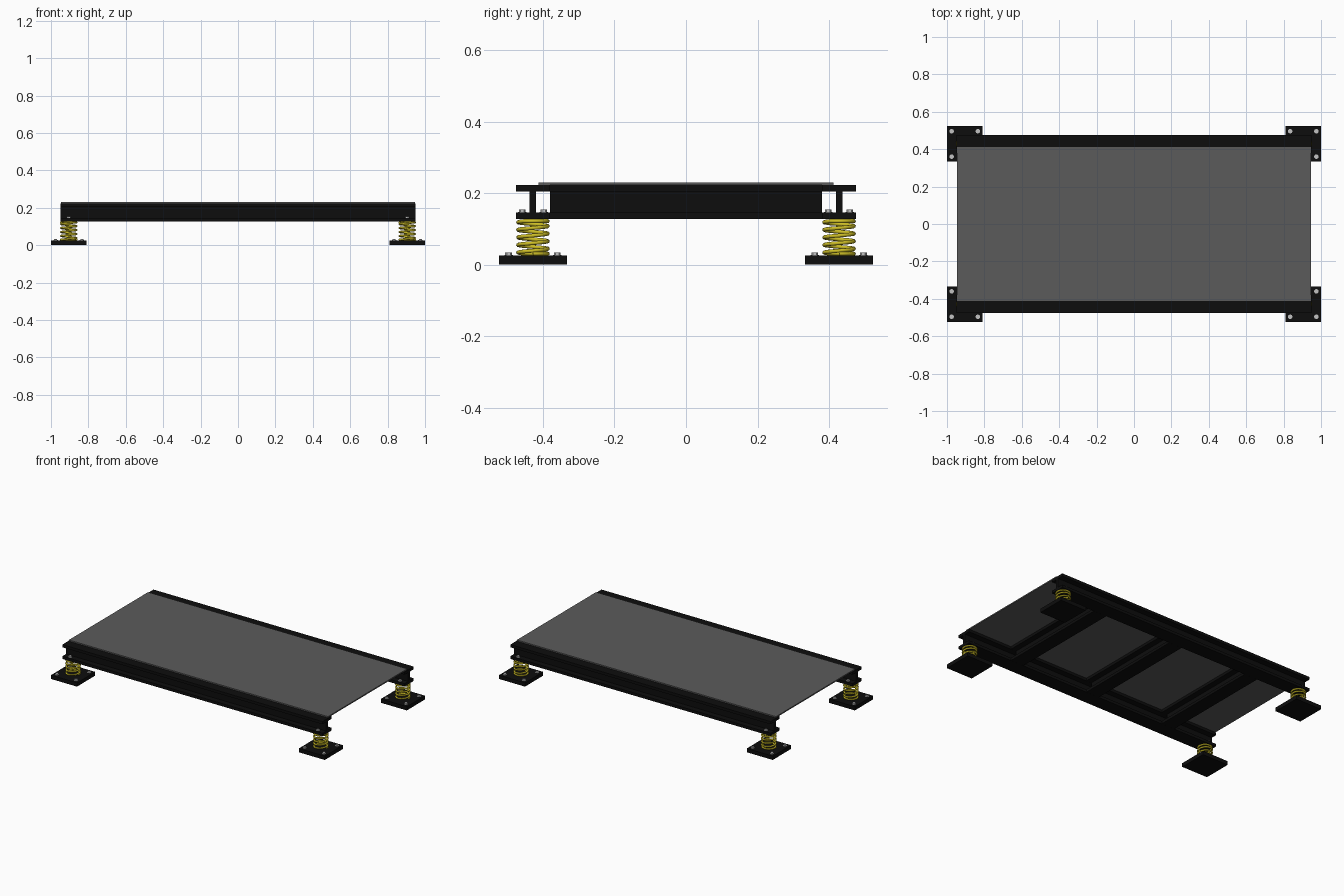
import bpy, bmesh, math
from mathutils import Matrix

if "Cube" in bpy.data.objects:
    bpy.data.objects.remove(bpy.data.objects["Cube"])


def material(name, rgb):
    m = bpy.data.materials.new(name)
    m.diffuse_color = (*rgb, 1)
    m.use_nodes = True
    m.node_tree.nodes["Principled BSDF"].inputs["Base Color"].default_value = m.diffuse_color
    return m


BLACK = material("black steel", (0.004, 0.004, 0.004))
GREY = material("grey deck", (0.105, 0.105, 0.105))
YELLOW = material("yellow spring", (0.62, 0.52, 0.02))
SILVER = material("silver bolt", (0.55, 0.55, 0.55))


def add_object(name, mesh, loc=(0, 0, 0), rot=0):
    ob = bpy.data.objects.new(name, mesh)
    ob.location = loc
    ob.rotation_euler[2] = rot
    bpy.context.collection.objects.link(ob)
    return ob


def finish(bm, name, mat):
    bmesh.ops.recalc_face_normals(bm, faces=bm.faces)
    me = bpy.data.meshes.new(name)
    bm.to_mesh(me)
    bm.free()
    me.materials.append(mat)
    return me


def box_mesh(name, size, mat):
    bm = bmesh.new()
    bmesh.ops.create_cube(bm, size=1, matrix=Matrix.Diagonal((*size, 1)))
    return finish(bm, name, mat)


def i_beam_mesh(name, length, z0, z1, half_w, flange, half_web):
    # I-shaped profile extruded along x
    right = [(half_w, z0), (half_w, z0 + flange), (half_web, z0 + flange),
             (half_web, z1 - flange), (half_w, z1 - flange), (half_w, z1)]
    profile = right + [(-y, z) for y, z in reversed(right)]
    bm = bmesh.new()
    face = bm.faces.new([bm.verts.new((-length / 2, y, z)) for y, z in profile])
    ext = bmesh.ops.extrude_face_region(bm, geom=[face])["geom"]
    bmesh.ops.translate(bm, vec=(length, 0, 0),
                        verts=[v for v in ext if isinstance(v, bmesh.types.BMVert)])
    return finish(bm, name, BLACK)


def bolt_mesh():
    # hexagonal head on a thin washer
    bm = bmesh.new()
    for r, z0, z1, n in ((0.012, -0.001, 0.002, 20), (0.0095, 0.002, 0.009, 6)):
        bmesh.ops.create_cone(bm, cap_ends=True, segments=n, radius1=r, radius2=r,
                              depth=z1 - z0,
                              matrix=Matrix.Translation((0, 0, (z0 + z1) / 2)))
    return finish(bm, "bolt", SILVER)


def spring_mesh(z0, z1, radius, wire, turns, dead=0.6, steps=28):
    # coil with nearly flat end turns
    cu = bpy.data.curves.new("spring_path", 'CURVE')
    cu.dimensions = '3D'
    cu.bevel_depth = wire
    cu.bevel_resolution = 2
    cu.use_fill_caps = True
    sp = cu.splines.new('POLY')
    n = int(turns * steps)
    sp.points.add(n)
    for i in range(n + 1):
        t = i / steps
        f = min(max((t - dead) / (turns - 2 * dead), 0), 1)
        a = 2 * math.pi * t
        sp.points[i].co = (radius * math.cos(a), radius * math.sin(a),
                           z0 + wire + f * (z1 - z0 - 2 * wire), 1)
    tmp = add_object("spring_path", cu)
    dg = bpy.context.evaluated_depsgraph_get()
    me = bpy.data.meshes.new_from_object(tmp.evaluated_get(dg))
    bpy.data.objects.remove(tmp)
    me.materials.clear()
    me.materials.append(YELLOW)
    me.polygons.foreach_set("use_smooth", [True] * len(me.polygons))
    return me


FX, FY = 0.905, 0.428          # centre of each foot
Z0, Z1 = 0.127, 0.222          # beam bottom and top

# Long side beams and cross beams
side = i_beam_mesh("side_beam", 1.9, Z0, Z1, 0.0475, 0.018, 0.009)
cross = i_beam_mesh("cross_beam", 0.76, Z0, Z1, 0.0475, 0.018, 0.009)
for s in (-1, 1):
    add_object("side_beam", side, (0, s * FY, 0))
for x in (-0.58, 0, 0.58):
    add_object("cross_beam", cross, (x, 0, 0), math.pi / 2)

# Deck plate
add_object("deck", box_mesh("deck", (1.892, 0.826, 0.008), GREY), (0, 0, Z1 + 0.004))

# Feet: base plate, spring, anchor bolts, beam bolts
plate = box_mesh("foot_plate", (0.19, 0.19, 0.025), BLACK)
spring = spring_mesh(0.025, Z0, 0.0415, 0.0055, 5.5)
bolt = bolt_mesh()
for sx in (-1, 1):
    for sy in (-1, 1):
        x, y = sx * FX, sy * FY
        add_object("foot_plate", plate, (x, y, 0.0125))
        add_object("spring", spring, (x, y, 0))
        for dx in (-0.07, 0.07):
            for dy in (-0.068, 0.068):
                add_object("anchor_bolt", bolt, (x + dx, y + dy, 0.025))
        for dy in (-0.03, 0.03):
            add_object("beam_bolt", bolt, (x, y + dy, Z0 + 0.018))
